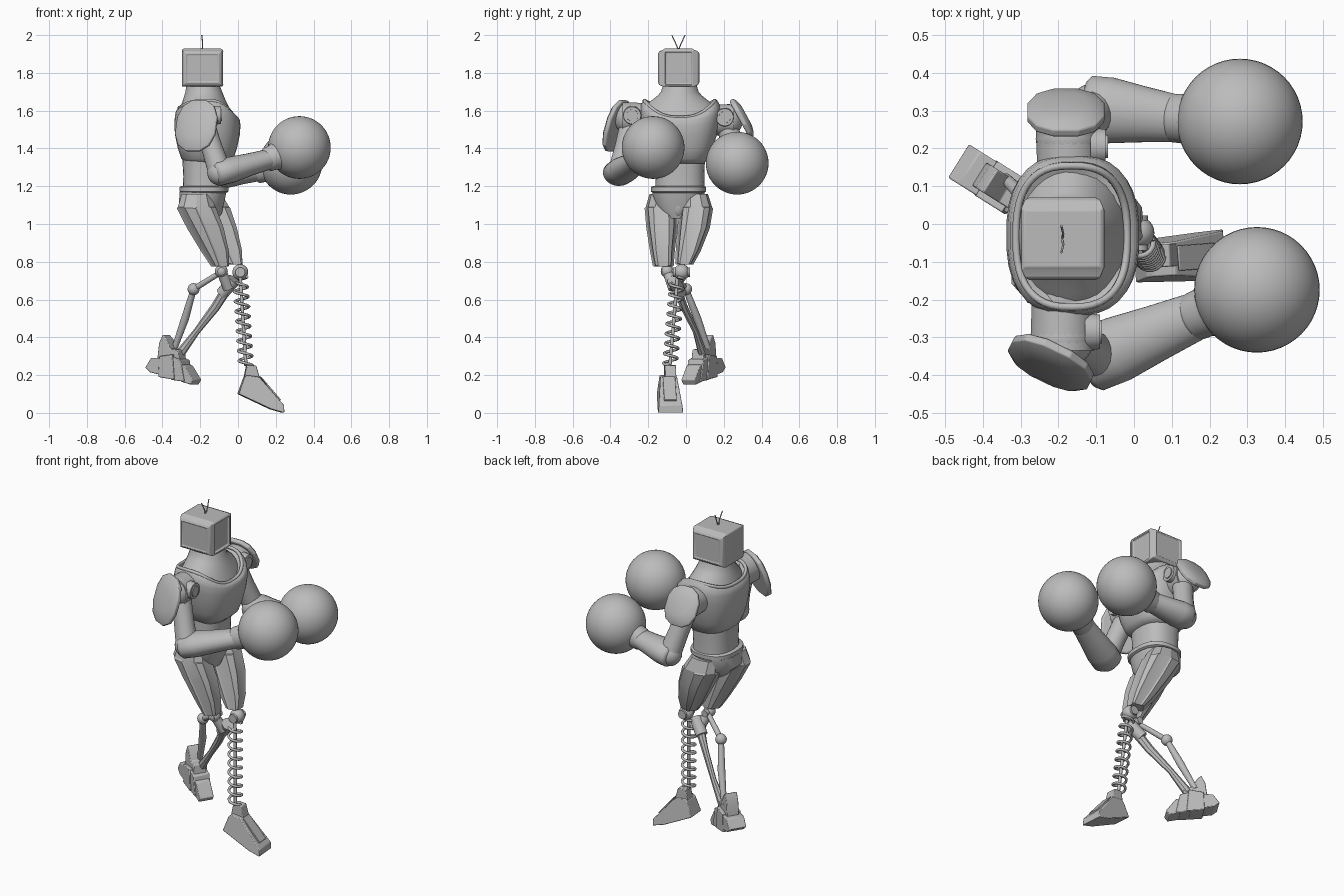
import bpy, bmesh, math
from mathutils import Vector, Matrix

if "Cube" in bpy.data.objects:
    bpy.data.objects.remove(bpy.data.objects["Cube"], do_unlink=True)

grey = bpy.data.materials.new("plain_grey")
grey.use_nodes = True
COLOUR = (0.5, 0.5, 0.5, 1)
grey.diffuse_color = COLOUR
grey.node_tree.nodes["Principled BSDF"].inputs["Base Color"].default_value = COLOUR
X, Y, Z = Vector((1, 0, 0)), Vector((0, 1, 0)), Vector((0, 0, 1))


def finish(name, bm, angle=40, bevel=0):
    """Turn a bmesh into a finished object."""
    bmesh.ops.recalc_face_normals(bm, faces=bm.faces)
    mesh = bpy.data.meshes.new(name)
    bm.to_mesh(mesh)
    bm.free()
    mesh.materials.append(grey)
    ob = bpy.data.objects.new(name, mesh)
    bpy.context.collection.objects.link(ob)
    bpy.ops.object.select_all(action="DESELECT")
    ob.select_set(True)
    bpy.context.view_layer.objects.active = ob
    bpy.ops.object.shade_smooth_by_angle(angle=math.radians(angle))
    if bevel:
        mod = ob.modifiers.new("soft_edges", "BEVEL")
        mod.width, mod.segments = bevel, 2
    return ob


def sag(c, dip):
    """Height change of a neckline: low in front, a little lower behind."""
    return -dip * c * c * (1 if c > 0 else 0.45)


def loft(name, stations, u=X, v=Y, sides=32, power=2.0, angle=50, panels=(), bevel=0):
    """Skin rings given as (centre, radius u, radius v, optional neckline dip)."""
    bm = bmesh.new()
    rings = []
    for c, ru, rv, *dip in stations:
        ring = []
        for i in range(sides):
            a = math.tau * (i + 0.5) / sides
            ca, sa = math.cos(a), math.sin(a)
            pu = math.copysign(abs(ca) ** (2 / power), ca) * ru
            pv = math.copysign(abs(sa) ** (2 / power), sa) * rv
            drop = Z * (sag(ca, dip[0]) if dip else 0)
            ring.append(bm.verts.new(Vector(c) + u * pu + v * pv + drop))
        rings.append(ring)
    columns = {}
    for a, b in zip(rings, rings[1:]):
        for i in range(sides):
            k = (i + 1) % sides
            columns.setdefault(i, []).append(bm.faces.new((a[i], a[k], b[k], b[i])))
    bm.faces.new(rings[0])
    bm.faces.new(rings[-1])
    bmesh.ops.recalc_face_normals(bm, faces=bm.faces)
    for i in panels:
        bmesh.ops.inset_region(bm, faces=columns[i][1:], thickness=0.007, depth=0.008)
    return finish(name, bm, angle, bevel)


def limb(name, stations, sides=20, power=2.0, angle=50, bevel=0):
    """Loft along the line from the first centre to the last."""
    axis = (Vector(stations[-1][0]) - Vector(stations[0][0])).normalized()
    u = (Z.cross(axis) if abs(axis.z) < 0.95 else X.copy()).normalized()
    return loft(name, stations, u, axis.cross(u).normalized(), sides, power, angle, bevel=bevel)


def rod(name, a, b, r0, r1, sides=16):
    return limb(name, [(a, r0, r0), (b, r1, r1)], sides)


def ball(name, c, r, scale=(1, 1, 1), segs=24):
    bm = bmesh.new()
    mat = Matrix.Translation(c) @ Matrix.Diagonal((*scale, 1))
    bmesh.ops.create_uvsphere(bm, u_segments=segs, v_segments=segs // 2, radius=r, matrix=mat)
    return finish(name, bm, 60)


def slab(name, pts, half, origin, along, side, taper=0, bevel=0.004):
    """Extrude a side profile both ways; taper narrows it with height."""
    bm = bmesh.new()
    rows = [[bm.verts.new(Vector(origin) + Vector(along) * a + Z * z
                          + Vector(side) * s * half * (1 - taper * z)) for a, z in pts]
            for s in (-1, 1)]
    for i in range(len(pts)):
        k = (i + 1) % len(pts)
        bm.faces.new((rows[0][i], rows[0][k], rows[1][k], rows[1][i]))
    bm.faces.new(rows[0])
    bm.faces.new(rows[1])
    return finish(name, bm, 25, bevel)


def wire(name, pts, radius, cyclic=False):
    curve = bpy.data.curves.new(name, "CURVE")
    curve.dimensions = "3D"
    curve.bevel_depth, curve.bevel_resolution = radius, 2
    curve.use_fill_caps = True
    spline = curve.splines.new("POLY")
    spline.points.add(len(pts) - 1)
    for p, co in zip(spline.points, pts):
        p.co = (*co, 1)
    spline.use_cyclic_u = cyclic
    spline.use_smooth = True
    curve.materials.append(grey)
    bpy.context.collection.objects.link(bpy.data.objects.new(name, curve))


# Head: a boxy set with raised side pods and a sunken screen
bm = bmesh.new()
bmesh.ops.create_cube(bm, size=1, matrix=Matrix.Translation((-0.189, -0.039, 1.825))
                      @ Matrix.Diagonal((0.216, 0.165, 0.195, 1)))
bm.normal_update()
pods = [f for f in bm.faces if abs(f.normal.y) > 0.9]
screen = [f for f in bm.faces if f.normal.x > 0.9]
top = [f for f in bm.faces if f.normal.z > 0.9]
bmesh.ops.inset_individual(bm, faces=pods, thickness=0.012, depth=0.02)
bmesh.ops.inset_individual(bm, faces=pods, thickness=0.02, depth=0.008)
bmesh.ops.inset_individual(bm, faces=pods, thickness=0.006, depth=-0.005)
bmesh.ops.inset_individual(bm, faces=screen, thickness=0.014, depth=0.004)
bmesh.ops.inset_individual(bm, faces=screen, thickness=0.008, depth=-0.012)
bmesh.ops.inset_individual(bm, faces=top, thickness=0.012, depth=0.006)
finish("head", bm, 25, 0.003)
for i, y in enumerate((-0.075, -0.005)):
    mid = (-0.187, -0.04 + (y + 0.04) * 0.4, 1.955)
    wire(f"antenna_{i}", [(-0.19, -0.04, 1.92), mid, (-0.192, y, 2.0)], 0.003)

# Neck, chest, collar and abdomen
loft("neck", [((-0.165, -0.033, 1.62), 0.15, 0.185, 0.085), ((-0.17, -0.033, 1.655), 0.13, 0.15, 0.05),
              ((-0.177, -0.033, 1.68), 0.11, 0.118, 0.02), ((-0.181, -0.033, 1.7), 0.098, 0.1),
              ((-0.185, -0.033, 1.735), 0.088, 0.09)])
loft("chest", [((-0.162, -0.03, z), rx, ry, dip) for z, rx, ry, dip in
               ((1.32, 0.11, 0.125, 0), (1.345, 0.138, 0.15, 0), (1.40, 0.157, 0.175, 0),
                (1.47, 0.172, 0.193, 0), (1.54, 0.176, 0.207, 0.02), (1.595, 0.172, 0.213, 0.045),
                (1.635, 0.166, 0.208, 0.075), (1.655, 0.15, 0.195, 0.09), (1.64, 0.138, 0.18, 0.09))],
     power=2.6)
ring = []
for i in range(48):
    a = math.tau * i / 48
    c, s = math.cos(a), math.sin(a)
    ring.append((-0.165 + 0.147 * math.copysign(abs(c) ** 0.77, c),
                 -0.033 + 0.187 * math.copysign(abs(s) ** 0.77, s), 1.653 + sag(c, 0.09)))
wire("collar", ring, 0.01, True)
loft("abdomen", [((-0.178, -0.032, z), rx, ry) for z, rx, ry in
                 ((1.18, 0.115, 0.132), (1.25, 0.112, 0.13), (1.36, 0.118, 0.133))], power=2.4)

# Pelvis and belt
loft("belt", [((-0.18, -0.04, z), r, r * 1.13) for z, r in
              ((1.165, 0.12), (1.172, 0.13), (1.195, 0.13), (1.202, 0.12))], power=2.5)
loft("pelvis", [((-0.185, -0.04, 1.17), 0.125, 0.14), ((-0.195, -0.04, 1.1), 0.12, 0.13),
                ((-0.17, -0.04, 1.03), 0.07, 0.07)], sides=20, power=2.4)
ball("groin", (-0.115, -0.04, 1.1), 0.042, (0.9, 0.9, 1.6))

# Thighs: faceted shells with raised strips
loft("right_thigh", [((-0.22, -0.125, 1.16), 0.08, 0.068), ((-0.22, -0.133, 1.09), 0.103, 0.08),
                     ((-0.17, -0.128, 0.98), 0.096, 0.076), ((-0.12, -0.125, 0.86), 0.072, 0.06),
                     ((-0.092, -0.12, 0.775), 0.042, 0.048)],
     sides=10, power=2.4, angle=20, panels=(0, 2, 4, 6, 8))
loft("left_thigh", [((-0.17, 0.048, 1.16), 0.085, 0.068), ((-0.15, 0.056, 1.09), 0.108, 0.082),
                    ((-0.10, 0.04, 0.98), 0.096, 0.08), ((-0.05, 0.012, 0.86), 0.072, 0.06),
                    ((-0.02, -0.01, 0.785), 0.042, 0.04)],
     sides=10, power=2.4, angle=20, panels=(0, 2, 4, 6, 8))

# Left lower leg: knee, coil spring, inner rod and foot
ball("left_knee", (0.012, -0.023, 0.745), 0.042)
rod("left_knee_pin", (0.012, -0.07, 0.745), (0.012, 0.022, 0.745), 0.026, 0.026)
A, B = Vector((0.012, -0.045, 0.72)), Vector((0.042, -0.085, 0.25))
rod("spring_rod", A, B, 0.009, 0.009)
turns, steps = 9, 18
wire("spring", [A.lerp(B, i / (turns * steps)) + Vector((math.cos(math.tau * i / steps),
     math.sin(math.tau * i / steps), 0)) * 0.036 for i in range(turns * steps + 1)], 0.0075)
fwd, side = (1, 0.08, 0), (-0.08, 1, 0)
slab("left_foot", [(0, 0.1), (0.03, 0.185), (0.045, 0.2), (0.11, 0.19), (0.24, 0.04), (0.24, 0),
                   (0.17, 0.02)], 0.067, (0, -0.1, 0), fwd, side, 1.8)
slab("left_ankle", [(0.03, 0.18), (0.045, 0.255), (0.095, 0.25), (0.115, 0.18)], 0.03,
     (0, -0.09, 0), fwd, side)
slab("left_instep", [(0.115, 0.192), (0.12, 0.192), (0.225, 0.07), (0.215, 0.06)], 0.033,
     (0, -0.1, 0), fwd, side)

# Right lower leg: knee, shin blade and rear linkage
ball("right_knee", (-0.088, -0.1, 0.75), 0.034)
rod("right_knee_pin", (-0.088, -0.13, 0.75), (-0.088, -0.05, 0.75), 0.02, 0.02)
rod("right_knee_link", (-0.088, -0.1, 0.75), (-0.05, -0.065, 0.66), 0.026, 0.03)
rod("shin_head", (-0.02, -0.065, 0.705), (-0.085, -0.03, 0.63), 0.036, 0.034)
limb("right_shin", [((-0.05, -0.055, 0.67), 0.028, 0.028), ((-0.12, -0.01, 0.56), 0.017, 0.026),
                    ((-0.22, 0.052, 0.43), 0.015, 0.018), ((-0.31, 0.09, 0.31), 0.024, 0.026)], 8, angle=20)
rod("rear_link_upper", (-0.09, -0.08, 0.745), (-0.235, 0.0, 0.655), 0.014, 0.016)
ball("rear_link_joint", (-0.235, 0.0, 0.655), 0.032)
limb("rear_link_lower", [((-0.235, 0.0, 0.655), 0.016, 0.016), ((-0.28, 0.06, 0.5), 0.021, 0.021),
                         ((-0.34, 0.12, 0.33), 0.015, 0.015)])

# Right foot: overlapping segments from heel to toe
base, fwd, side = (-0.35, 0.095, 0), (1, -0.63, 0), (0.53, 0.85, 0)
for name, pts, half in (
        ("heel", [(-0.115, 0.24), (-0.085, 0.29), (-0.025, 0.29), (-0.03, 0.2), (-0.09, 0.215)], 0.052),
        ("ankle", [(-0.06, 0.28), (-0.05, 0.37), (-0.03, 0.415), (-0.01, 0.39), (0.01, 0.34), (0.05, 0.335),
                   (0.06, 0.26)], 0.036),
        ("arch", [(-0.045, 0.19), (-0.04, 0.3), (0.03, 0.31), (0.04, 0.175)], 0.054),
        ("ball", [(0.02, 0.175), (0.02, 0.3), (0.07, 0.28), (0.09, 0.165)], 0.048),
        ("toe", [(0.07, 0.165), (0.06, 0.26), (0.09, 0.25), (0.135, 0.175), (0.12, 0.15)], 0.042)):
    slab("right_foot_" + name, pts, half, base, fwd, side)

# Arms: shoulder, pad, upper arm, forearm and round glove
for arm, shoulder, elbow, wrist, fist, pad, normal, size in (
        ("right", (-0.19, -0.285, 1.56), (-0.095, -0.353, 1.272), (0.16, -0.245, 1.342),
         (0.325, -0.174, 1.405), (-0.22, -0.367, 1.52), (-0.42, -0.87, 0.3), (0.12, 0.145)),
        ("left", (-0.175, 0.205, 1.55), (-0.105, 0.305, 1.255), (0.105, 0.28, 1.28),
         (0.28, 0.271, 1.322), (-0.18, 0.295, 1.56), (0, 0.88, 0.48), (0.105, 0.117))):
    S, E, W, F, P = (Vector(p) for p in (shoulder, elbow, wrist, fist, pad))
    out = math.copysign(1, S.y)
    rod(arm + "_shoulder_joint", S - Y * out * 0.1, S + Y * out * 0.05, 0.08, 0.085, 28)
    ball(arm + "_shoulder_ball", S + Y * out * 0.02, 0.085, (1, 0.9, 1))
    hub = S + Vector((0.06, 0, 0.015))
    rod(arm + "_shoulder_hub", hub, hub + X * 0.04, 0.05, 0.046, 24)
    rod(arm + "_shoulder_cap", hub, hub + X * 0.046, 0.033, 0.031, 24)
    n = Vector(normal).normalized()
    limb(arm + "_shoulder_pad", [(P + n * d, size[0] * s, size[1] * s) for d, s in
         ((-0.015, 0.93), (-0.01, 0.99), (0.008, 1), (0.02, 0.85), (0.03, 0.5))], 12, 2.4, 25, 0.003)
    limb(arm + "_upper_arm", [(S, 0.058, 0.058), (S.lerp(E, 0.55), 0.056, 0.056), (E, 0.062, 0.062)])
    ball(arm + "_elbow", E, 0.068)
    limb(arm + "_forearm", [(E.lerp(W, -0.13), 0.07, 0.055), (E.lerp(W, -0.07), 0.086, 0.068),
                            (E.lerp(W, 0.2), 0.088, 0.07), (E.lerp(W, 0.6), 0.075, 0.06),
                            (W, 0.064, 0.054)], 24)
    limb(arm + "_glove_cuff", [(W.lerp(F, t), r, r) for t, r in
                               ((-0.08, 0.056), (-0.02, 0.064), (0.15, 0.066), (0.35, 0.085),
                                (0.5, 0.108), (0.65, 0.135))], 32)
    ball(arm + "_glove", F, 0.166, segs=48)
